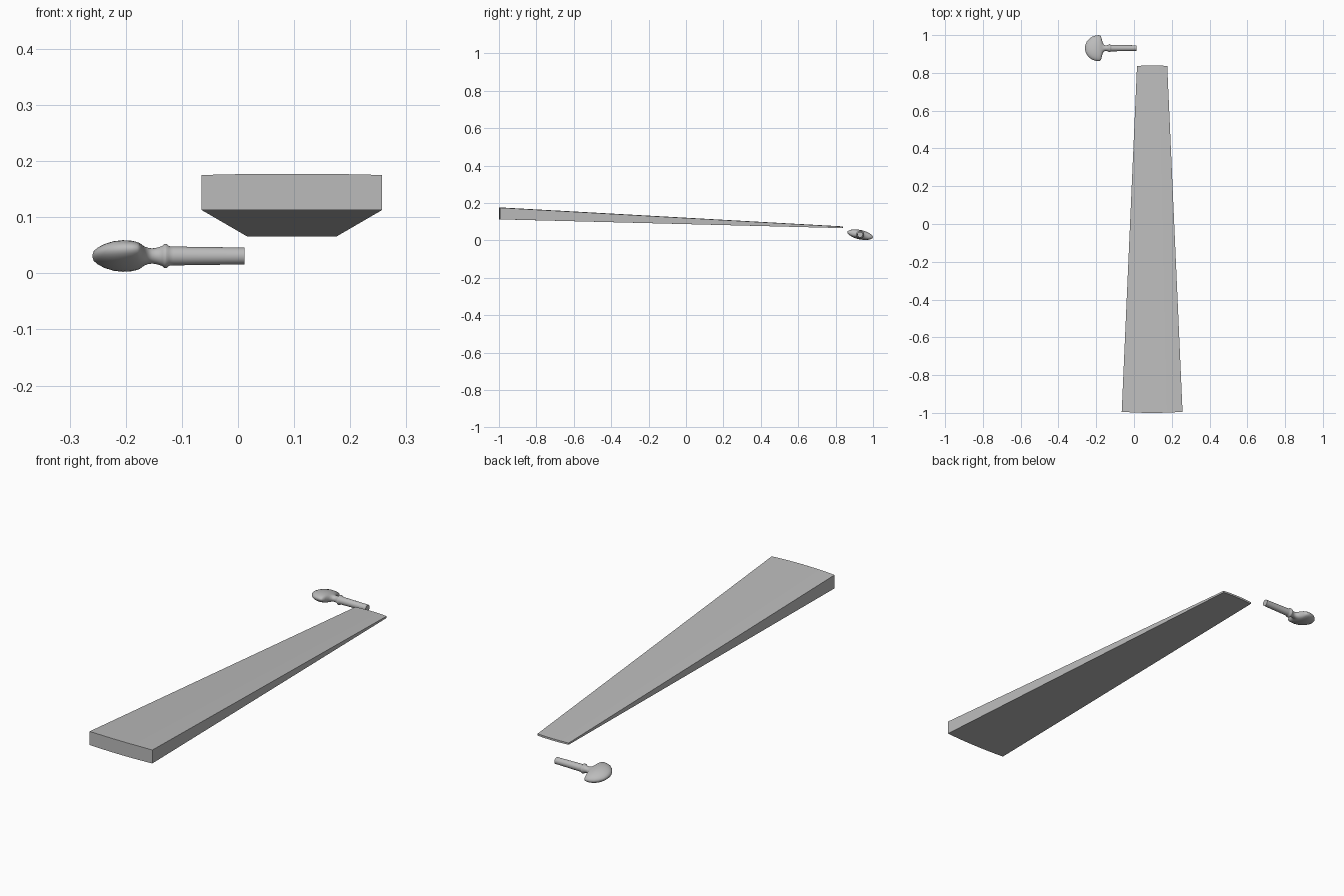
import bpy, bmesh, math
from mathutils import Matrix, Vector

if "Cube" in bpy.data.objects:
    bpy.data.objects.remove(bpy.data.objects["Cube"])

grey = bpy.data.materials.new("plain_grey")
grey.diffuse_color = (0.5, 0.5, 0.5, 1)
grey.use_nodes = True
grey.node_tree.nodes["Principled BSDF"].inputs["Base Color"].default_value = grey.diffuse_color


def loft(name, rings, smooth_angle):
    """Skin a list of equal-length point rings and cap both ends."""
    bm = bmesh.new()
    loops = [[bm.verts.new(p) for p in ring] for ring in rings]
    n = len(loops[0])
    for a, b in zip(loops, loops[1:]):
        for i in range(n):
            j = (i + 1) % n
            bm.faces.new((a[i], a[j], b[j], b[i]))
    bm.faces.new(loops[0])
    bm.faces.new(loops[-1])
    bmesh.ops.recalc_face_normals(bm, faces=bm.faces)
    mesh = bpy.data.meshes.new(name)
    bm.to_mesh(mesh)
    bm.free()
    mesh.materials.append(grey)
    obj = bpy.data.objects.new(name, mesh)
    bpy.context.collection.objects.link(obj)
    bpy.ops.object.select_all(action='DESELECT')
    obj.select_set(True)
    bpy.context.view_layer.objects.active = obj
    bpy.ops.object.shade_smooth_by_angle(angle=math.radians(smooth_angle))
    return obj


# Tapered board: slightly cambered top, slightly bowed ends
def board_ring(y, half, low, high, bow, camber, steps=12):
    ts = [-1 + 2 * i / steps for i in range(steps + 1)]
    top = [(0.096 + half * t, y + bow * t * t, high - camber * t ** 4) for t in ts]
    bottom = [(0.096 + half * t, y + bow * t * t, low) for t in reversed(ts)]
    return top + bottom


loft("tapered_board", [
    board_ring(-1.0, 0.161, 0.113, 0.177, 0.006, 0.002),
    board_ring(0.84, 0.080, 0.066, 0.075, -0.004, 0.001),
], 30)

# Tuning peg: (x, half width, half thickness) from the head to the shaft tip
profile = [
    (-0.2595, 0.004, 0.002), (-0.257, 0.020, 0.008), (-0.250, 0.035, 0.0135),
    (-0.238, 0.050, 0.019), (-0.222, 0.062, 0.0235), (-0.205, 0.068, 0.025),
    (-0.190, 0.070, 0.0235), (-0.180, 0.069, 0.021), (-0.175, 0.064, 0.019),
    (-0.171, 0.050, 0.0175), (-0.167, 0.033, 0.016), (-0.161, 0.020, 0.0145),
    (-0.153, 0.0145, 0.0135), (-0.143, 0.015, 0.015), (-0.135, 0.018, 0.018),
    (-0.131, 0.0215, 0.0215), (-0.127, 0.0215, 0.0215), (-0.123, 0.0175, 0.0175),
    (-0.115, 0.0168, 0.0168), (0.012, 0.0150, 0.0150),
]
tilt = Matrix.Rotation(math.radians(-12), 3, 'X')
rings = []
for x, w, t in profile:
    ring = []
    for k in range(32):
        a = 2 * math.pi * k / 32
        p = tilt @ Vector((0, w * math.cos(a), t * math.sin(a)))
        ring.append(p + Vector((x, 0.931, 0.031)))
    rings.append(ring)
loft("tuning_peg", rings, 50)
